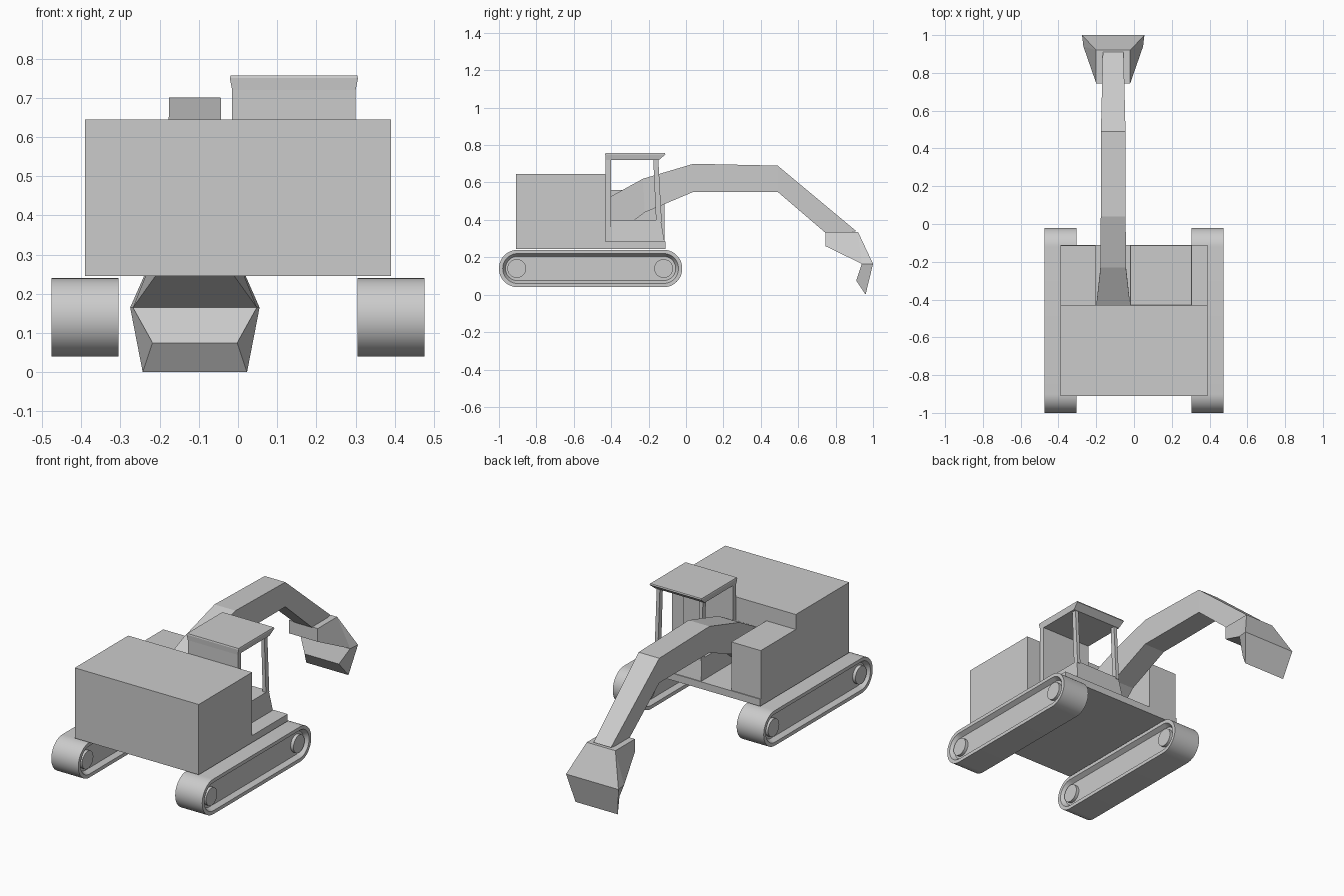
import bpy, bmesh, math

cube = bpy.data.objects.get("Cube")
if cube:
    bpy.data.objects.remove(cube, do_unlink=True)

grey = bpy.data.materials.new("plain grey")
grey.use_nodes = True
COLOUR = (0.6, 0.6, 0.6, 1)
grey.diffuse_color = COLOUR
grey.node_tree.nodes["Principled BSDF"].inputs["Base Color"].default_value = COLOUR


def make(name, verts, faces, smooth=False):
    mesh = bpy.data.meshes.new(name)
    mesh.from_pydata(verts, [], faces)
    bm = bmesh.new()
    bm.from_mesh(mesh)
    bmesh.ops.recalc_face_normals(bm, faces=bm.faces)
    bm.to_mesh(mesh)
    bm.free()
    mesh.materials.append(grey)
    obj = bpy.data.objects.new(name, mesh)
    bpy.context.collection.objects.link(obj)
    if smooth:
        bpy.ops.object.select_all(action='DESELECT')
        obj.select_set(True)
        bpy.context.view_layer.objects.active = obj
        bpy.ops.object.shade_smooth_by_angle(angle=math.radians(30))
    return obj


def loft(name, rings, smooth=False):
    """Skin a list of equal-length closed rings and cap both ends."""
    n = len(rings[0])
    faces = [(k * n + i, k * n + (i + 1) % n, (k + 1) * n + (i + 1) % n, (k + 1) * n + i)
             for k in range(len(rings) - 1) for i in range(n)]
    faces += [tuple(range(n)), tuple(range((len(rings) - 1) * n, len(rings) * n))]
    return make(name, [v for r in rings for v in r], faces, smooth)


def rect(x0, x1, y0, y1, z):
    return [(x0, y0, z), (x1, y0, z), (x1, y1, z), (x0, y1, z)]


def box(name, x, y, z):
    return loft(name, [rect(*x, *y, z[0]), rect(*x, *y, z[1])])


# Hull
box("platform", (-0.39, 0.39), (-0.91, -0.11), (0.245, 0.285))
box("engine_housing", (-0.39, 0.39), (-0.91, -0.43), (0.285, 0.645))
box("side_locker", (-0.39, -0.205), (-0.43, -0.115), (0.285, 0.56))

# Tracks with a bevelled recess on both faces, and their wheels
ZC, REAR, FRONT, SEG = 0.14, -0.9, -0.12, 24


def stadium(x, r):
    arc = [math.pi * i / SEG for i in range(SEG + 1)]
    return ([(x, FRONT + r * math.sin(a), ZC + r * math.cos(a)) for a in arc]
            + [(x, REAR - r * math.sin(a), ZC - r * math.cos(a)) for a in arc])


def disc(x, y, r):
    turn = [math.tau * i / 32 for i in range(32)]
    return [(x, y + r * math.cos(a), ZC + r * math.sin(a)) for a in turn]


for side, cx in (("left", 0.39), ("right", -0.39)):
    profile = [(-0.06, 0.065), (-0.085, 0.08), (-0.085, 0.1),
               (0.085, 0.1), (0.085, 0.08), (0.06, 0.065)]
    loft(side + "_track", [stadium(cx + dx, r) for dx, r in profile], True)
    for end, y in (("rear", REAR - 0.005), ("front", FRONT)):
        loft(f"{side}_{end}_wheel", [disc(cx - 0.078, y, 0.05), disc(cx + 0.078, y, 0.05)], True)

# Cab: tapered base, solid rear wall, leaning posts, overhanging roof
X0, X1 = -0.015, 0.3
loft("cab_base", [rect(X0, X1, -0.43, -0.115, 0.285),
                  rect(X0 + 0.012, X1 - 0.012, -0.43, -0.135, 0.4)])
box("cab_rear_wall", (X0, X1), (-0.43, -0.4), (0.285, 0.725))
for side, x in (("left", X1 - 0.032), ("right", X0 + 0.012)):
    loft(side + "_cab_post", [rect(x, x + 0.02, -0.16, -0.13, 0.39),
                              rect(x, x + 0.02, -0.175, -0.148, 0.725)])
loft("cab_roof", [rect(X0, X1, -0.43, -0.145, 0.72),
                  rect(X0 - 0.006, X1 + 0.006, -0.432, -0.11, 0.75),
                  rect(X0 - 0.004, X1 + 0.004, -0.43, -0.113, 0.757)])

# Boom: each station is top (y, z), bottom (y, z), half width
AX = -0.11
stations = [((-0.43, 0.51), (-0.43, 0.285), 0.09),
            ((-0.23, 0.62), (-0.22, 0.44), 0.067),
            ((0.04, 0.7), (0.04, 0.55), 0.066),
            ((0.49, 0.69), (0.49, 0.55), 0.065),
            ((0.91, 0.34), (0.77, 0.31), 0.055)]
loft("boom", [[(AX - w, *t), (AX + w, *t), (AX + w, *b), (AX - w, *b)]
              for t, b, w in stations])

# Bucket: side outline with a half width at every corner
outline = [(0.745, 0.335, 0.09), (0.92, 0.335, 0.09), (1.0, 0.165, 0.165),
           (0.96, 0.0, 0.133), (0.91, 0.075, 0.108), (0.94, 0.165, 0.158),
           (0.745, 0.26, 0.09)]
n = len(outline)
verts = [(AX + s * w, y, z) for s in (-1, 1) for y, z, w in outline]
faces = [(i, (i + 1) % n, n + (i + 1) % n, n + i) for i in range(n)]
for o in (0, n):
    faces += [tuple(o + i for i in f) for f in ((0, 1, 5, 6), (1, 2, 5), (2, 3, 4, 5))]
make("bucket", verts, faces)
